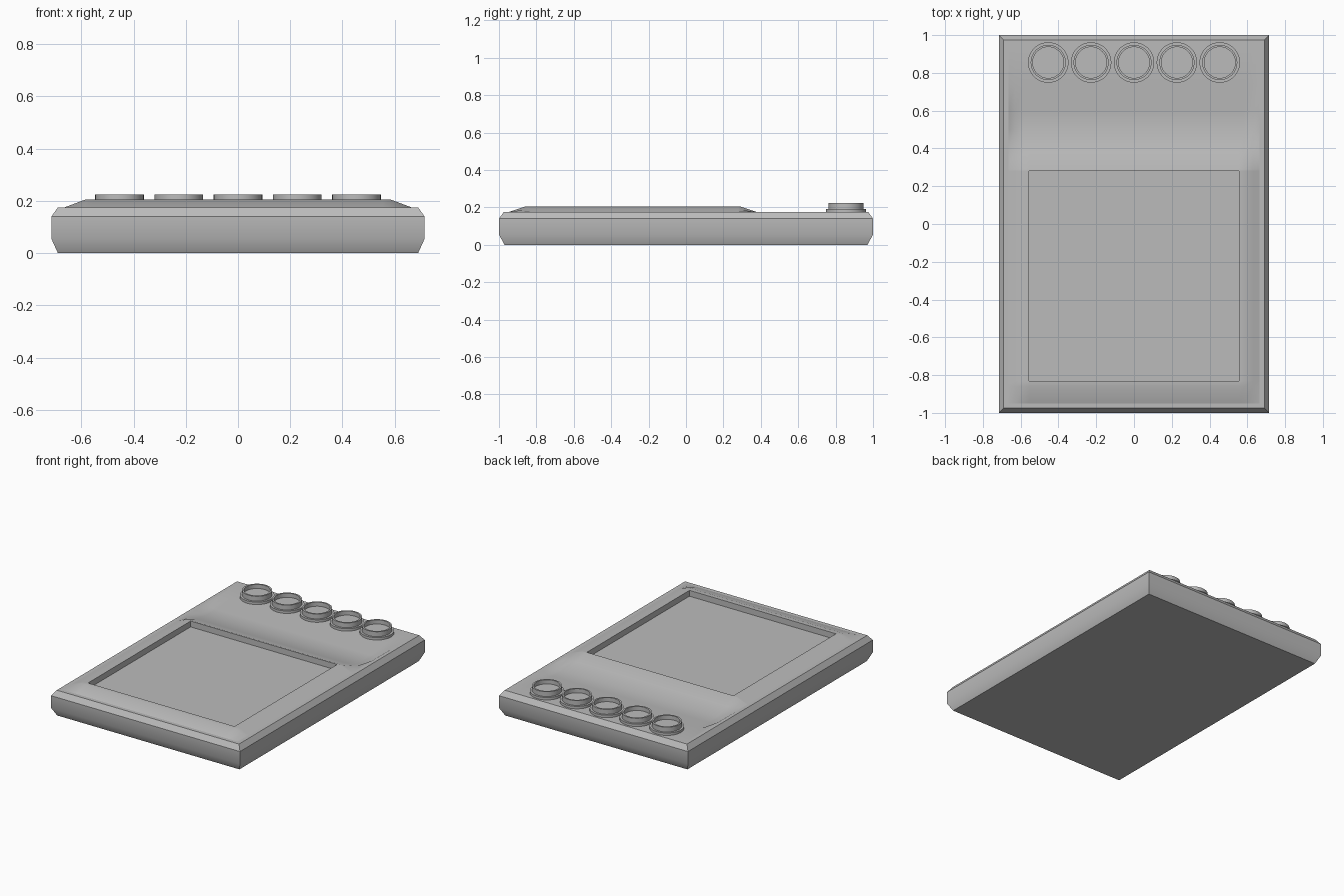
import bpy, bmesh
from math import radians, cos, sin, pi

cube = bpy.data.objects.get("Cube")
if cube:
    bpy.data.objects.remove(cube, do_unlink=True)

# Single grey plastic
grey = bpy.data.materials.new("grey_plastic")
grey.use_nodes = True
grey.diffuse_color = (0.5, 0.5, 0.5, 1)
grey.node_tree.nodes["Principled BSDF"].inputs["Base Color"].default_value = (0.5, 0.5, 0.5, 1)

DECK = 0.175          # height of the flat rim
BEZEL_RISE = 0.03     # screen surround above the rim
TROUGH_DEPTH = 0.02   # shallow dip below the button row
RIM_X, RIM_Y = 0.665, 0.95
VALLEY, BUTTON_EDGE = 0.38, 0.74


def finish(bm, name, angle=35):
    bmesh.ops.recalc_face_normals(bm, faces=bm.faces)
    mesh = bpy.data.meshes.new(name)
    bm.to_mesh(mesh)
    bm.free()
    mesh.materials.append(grey)
    obj = bpy.data.objects.new(name, mesh)
    bpy.context.collection.objects.link(obj)
    bpy.ops.object.select_all(action="DESELECT")
    obj.select_set(True)
    bpy.context.view_layer.objects.active = obj
    bpy.ops.object.shade_smooth_by_angle(angle=radians(angle))
    return obj


def clamp(v):
    return max(0.0, min(1.0, v))


def deck_height(x, y):
    side = RIM_X - abs(x)
    if y <= VALLEY:
        return DECK + BEZEL_RISE * clamp(min(side / 0.08, (y + RIM_Y) / 0.09, (VALLEY - y) / 0.09))
    return DECK - TROUGH_DEPTH * clamp(min(side / 0.035, (y - VALLEY) / 0.12, (BUTTON_EDGE - y) / 0.14))


# Casing: chamfered walls lofted through rectangular rings
bm = bmesh.new()
rings = []
for hx, hy, z in [(0.69, 0.97, 0), (0.715, 1, 0.055), (0.715, 1, 0.14), (0.69, 0.975, DECK), (RIM_X, RIM_Y, DECK)]:
    rings.append([bm.verts.new((sx * hx, sy * hy, z)) for sx, sy in [(-1, -1), (1, -1), (1, 1), (-1, 1)]])
for low, high in zip(rings, rings[1:]):
    for i in range(4):
        j = (i + 1) % 4
        bm.faces.new((low[i], low[j], high[j], high[i]))
bm.faces.new(rings[0])

# Top deck: height grid with raised screen surround and shallow trough
half = [0.555, 0.585, 0.63, RIM_X]
xs = [-x for x in reversed(half)] + half
ys = [-RIM_Y, -0.86, -0.83, 0.28, 0.29, VALLEY, 0.5, 0.6, BUTTON_EDGE, RIM_Y]
grid = [[bm.verts.new((x, y, deck_height(x, y))) for x in xs] for y in ys]
screen = None
for r in range(len(ys) - 1):
    for c in range(len(xs) - 1):
        face = bm.faces.new((grid[r][c], grid[r][c + 1], grid[r + 1][c + 1], grid[r + 1][c]))
        if xs[c] == -0.555 and ys[r] == -0.83:
            screen = face

# Sunken screen
floor = bmesh.ops.extrude_discrete_faces(bm, faces=[screen])["faces"][0]
for v in floor.verts:
    v.co.z = 0.165
bmesh.ops.remove_doubles(bm, verts=bm.verts, dist=0.0005)
finish(bm, "casing")


# Round buttons: collar, cap wall and dished face turned from one profile
def button(name, x, y, sides=48):
    bm = bmesh.new()
    loops = []
    for r, z in [(0.107, 0.17), (0.107, 0.192), (0.093, 0.192), (0.093, 0.225), (0.082, 0.225), (0.082, 0.197)]:
        loops.append([bm.verts.new((x + r * cos(2 * pi * i / sides), y + r * sin(2 * pi * i / sides), z))
                      for i in range(sides)])
    for low, high in zip(loops, loops[1:]):
        for i in range(sides):
            j = (i + 1) % sides
            bm.faces.new((low[i], low[j], high[j], high[i]))
    bm.faces.new(loops[0])
    bm.faces.new(loops[-1])
    finish(bm, name)


for n in range(5):
    button(f"button_{n + 1}", (n - 2) * 0.227, 0.855)
